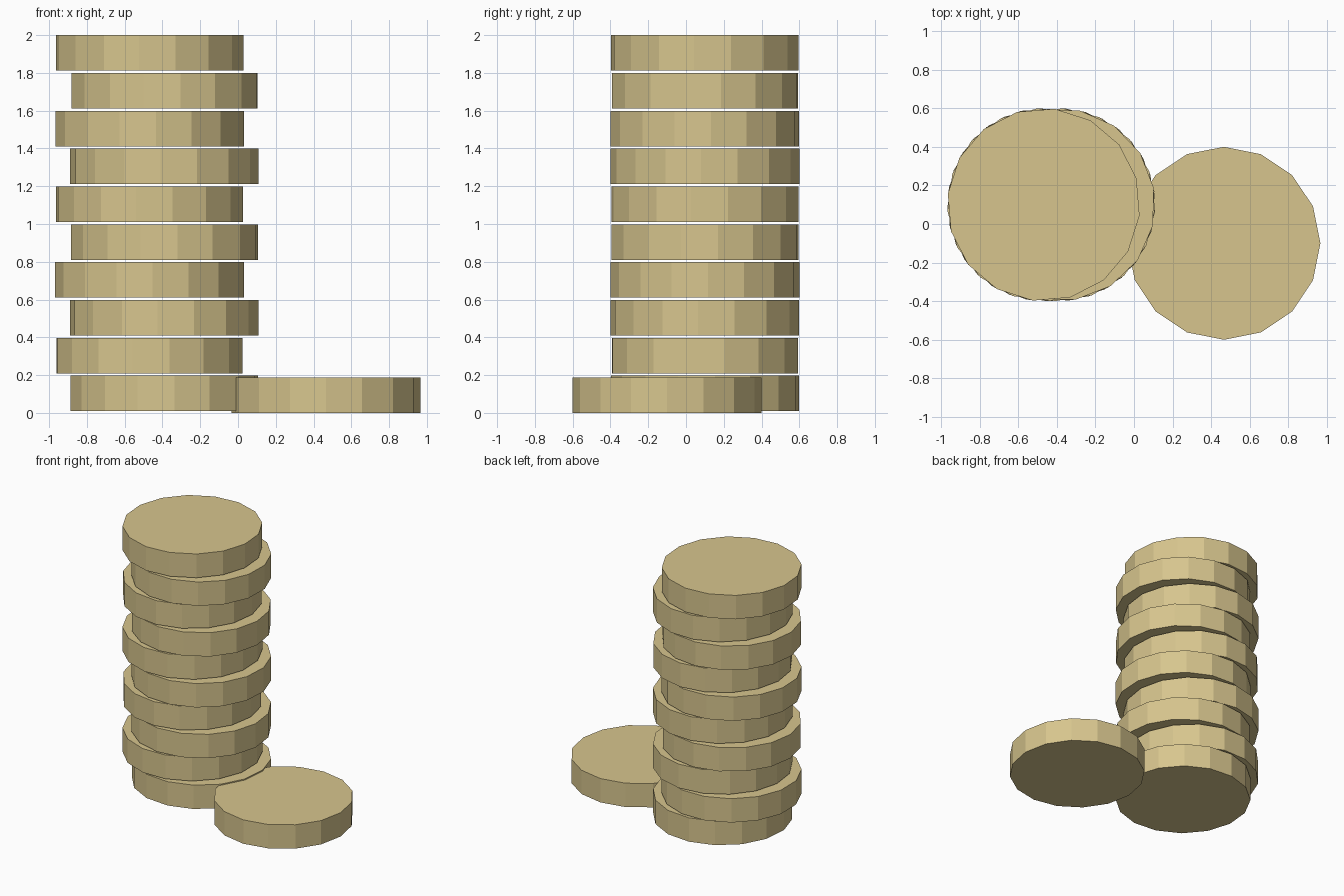
import bpy
import math

if "Cube" in bpy.data.objects:
    bpy.data.objects.remove(bpy.data.objects["Cube"])

RADIUS, THICK, SIDES = 0.5, 0.188, 16

gold = bpy.data.materials.new("pale_gold")
gold.diffuse_color = (0.68, 0.56, 0.27, 1)
gold.use_nodes = True
gold.node_tree.nodes["Principled BSDF"].inputs["Base Color"].default_value = gold.diffuse_color


def coin(name, x, y, bottom, turn=0.0):
    """Flat-faced 16-sided disc resting at height 'bottom'."""
    bpy.ops.mesh.primitive_cylinder_add(
        vertices=SIDES, radius=RADIUS, depth=THICK,
        location=(x, y, bottom + THICK / 2), rotation=(0, 0, turn))
    ob = bpy.context.object
    ob.name = name
    ob.data.materials.append(gold)
    return ob


# Stack of ten coins, shifted alternately and each turned a little further
for i in range(10):
    x = -0.39 if i % 2 == 0 else -0.468
    coin(f"stacked_coin_{i + 1}", x, 0.1, 0.009 + 0.2003 * i,
         math.radians(6.1 * (i + 1)))

# Loose coin lying against the foot of the stack
coin("loose_coin", 0.466, -0.1, 0.0)
